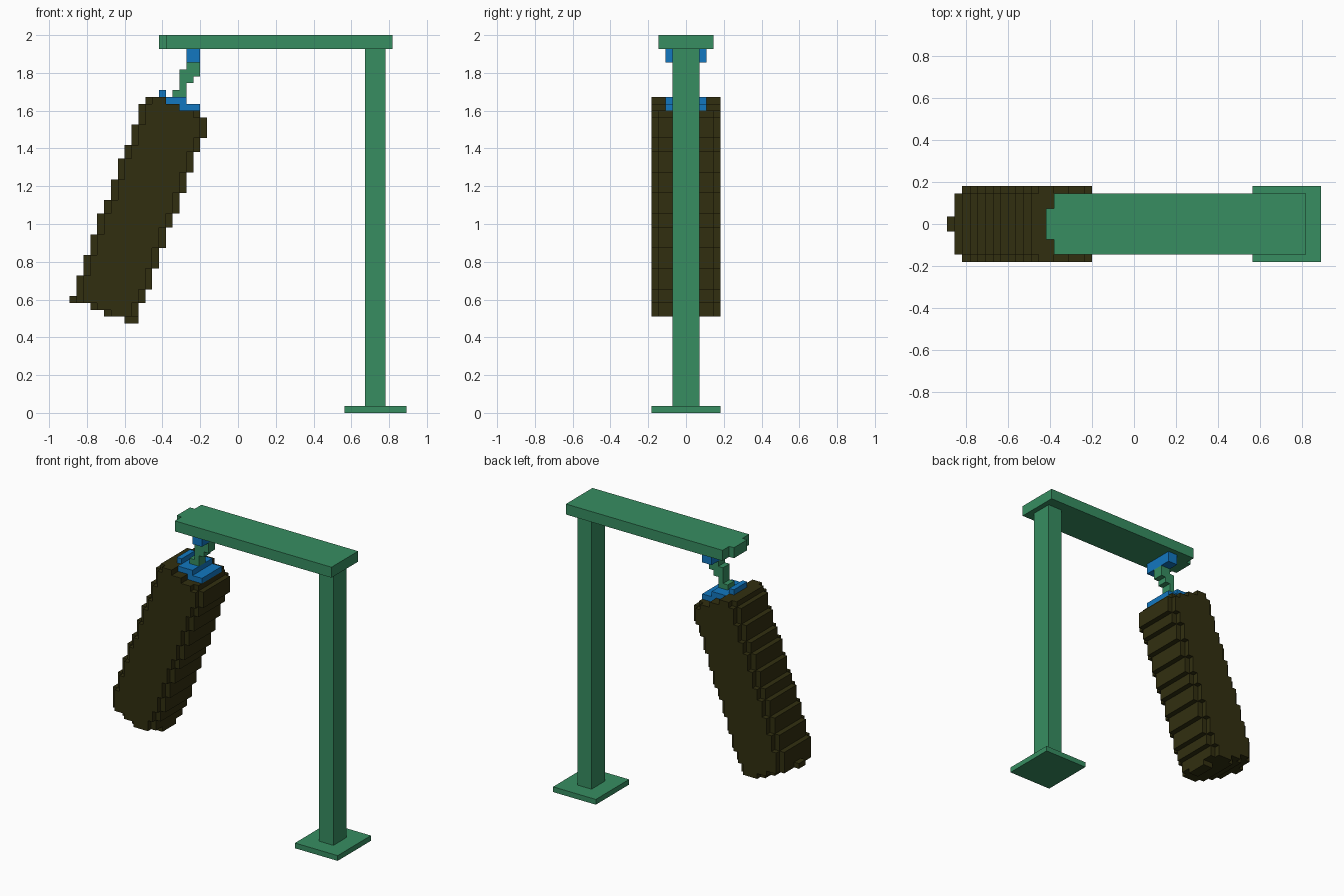
import bpy, bmesh, math
from mathutils import Vector

cube = bpy.data.objects.get("Cube")
if cube:
    bpy.data.objects.remove(cube, do_unlink=True)

V = 2 / 55                              # block size
ORIGIN = Vector((-24.5, -5, 0))         # grid corner, in blocks


def material(name, rgb):
    m = bpy.data.materials.new(name)
    m.use_nodes = True
    m.diffuse_color = (*rgb, 1)
    m.node_tree.nodes["Principled BSDF"].inputs["Base Color"].default_value = (*rgb, 1)
    return m


GREEN = material("green paint", (0.038, 0.270, 0.120))
OLIVE = material("dark olive leather", (0.031, 0.028, 0.005))
BLUE = material("blue metal", (0.006, 0.185, 0.530))


def block_part(name, boxes, mat):
    """Merge boxes (x0, x1, y0, y1, z0, z1 in blocks) into one outer skin."""
    cells = {(x, y, z) for a, b, c, d, e, f in boxes
             for x in range(a, b) for y in range(c, d) for z in range(e, f)}
    bm = bmesh.new()
    verts = {}

    def vert(p):
        if p not in verts:
            verts[p] = bm.verts.new((Vector(p) + ORIGIN) * V)
        return verts[p]

    for cell in cells:
        for axis in range(3):
            for side in (0, 1):
                near = list(cell)
                near[axis] += 2 * side - 1
                if tuple(near) in cells:
                    continue
                u, w = (axis + 1) % 3, (axis + 2) % 3
                loop = []
                for du, dw in ((0, 0), (1, 0), (1, 1), (0, 1)):
                    p = list(cell)
                    p[axis] += side
                    p[u] += du
                    p[w] += dw
                    loop.append(vert(tuple(p)))
                bm.faces.new(loop if side else loop[::-1])
    # join coplanar block faces into large flat ones
    bmesh.ops.dissolve_limit(bm, angle_limit=math.radians(1),
                             verts=bm.verts[:], edges=bm.edges[:])
    me = bpy.data.meshes.new(name)
    bm.to_mesh(me)
    bm.free()
    me.materials.append(mat)
    ob = bpy.data.objects.new(name, me)
    bpy.context.collection.objects.link(ob)
    return ob


# Stand
block_part("base_plate", [(40, 49, 0, 10, 0, 1)], GREEN)
block_part("post", [(43, 46, 3, 7, 1, 53)], GREEN)
block_part("top_beam", [(14, 47, 1, 9, 53, 55), (13, 14, 3, 7, 53, 55)], GREEN)

# Hanger and chain
block_part("hanger_bracket", [(17, 19, 2, 8, 51, 53)], BLUE)
block_part("chain", [(17, 19, 4, 6, 50, 51), (16, 19, 4, 6, 49, 50),
                     (16, 18, 4, 6, 48, 49), (16, 17, 4, 6, 47, 48),
                     (15, 17, 4, 6, 46, 47)], GREEN)
block_part("bag_cap", [(13, 14, 3, 7, 46, 47), (14, 17, 2, 8, 45, 46),
                       (16, 19, 2, 8, 44, 45)], BLUE)

# Leaning bag: heights at which each edge steps one block sideways
left_steps = [17, 20, 23, 26, 29, 31, 34, 37, 39, 42]
right_steps = [16, 18, 21, 24, 27, 29, 32, 35, 38, 40]
rows = []
for z in range(16, 44):
    x0 = sum(z >= s for s in left_steps)
    x1 = 10 + sum(z >= s for s in right_steps)
    if z == 43:
        x1 = 19
    if z == 16:
        rows.append((0, 1, 4, 6, z, z + 1))
        x0 = 1
    rows += [(x0, x1, 1, 9, z, z + 1), (x0 + 1, x1 - 1, 0, 10, z, z + 1)]
# slanted top and bottom ends
rows += [(10, 16, 1, 9, 44, 45), (11, 16, 0, 10, 44, 45),
         (11, 14, 1, 9, 45, 46), (12, 14, 0, 10, 45, 46),
         (3, 10, 1, 9, 15, 16), (4, 9, 0, 10, 15, 16),
         (5, 10, 1, 9, 14, 15), (6, 9, 0, 10, 14, 15),
         (8, 10, 3, 7, 13, 14)]
block_part("punching_bag", rows, OLIVE)
